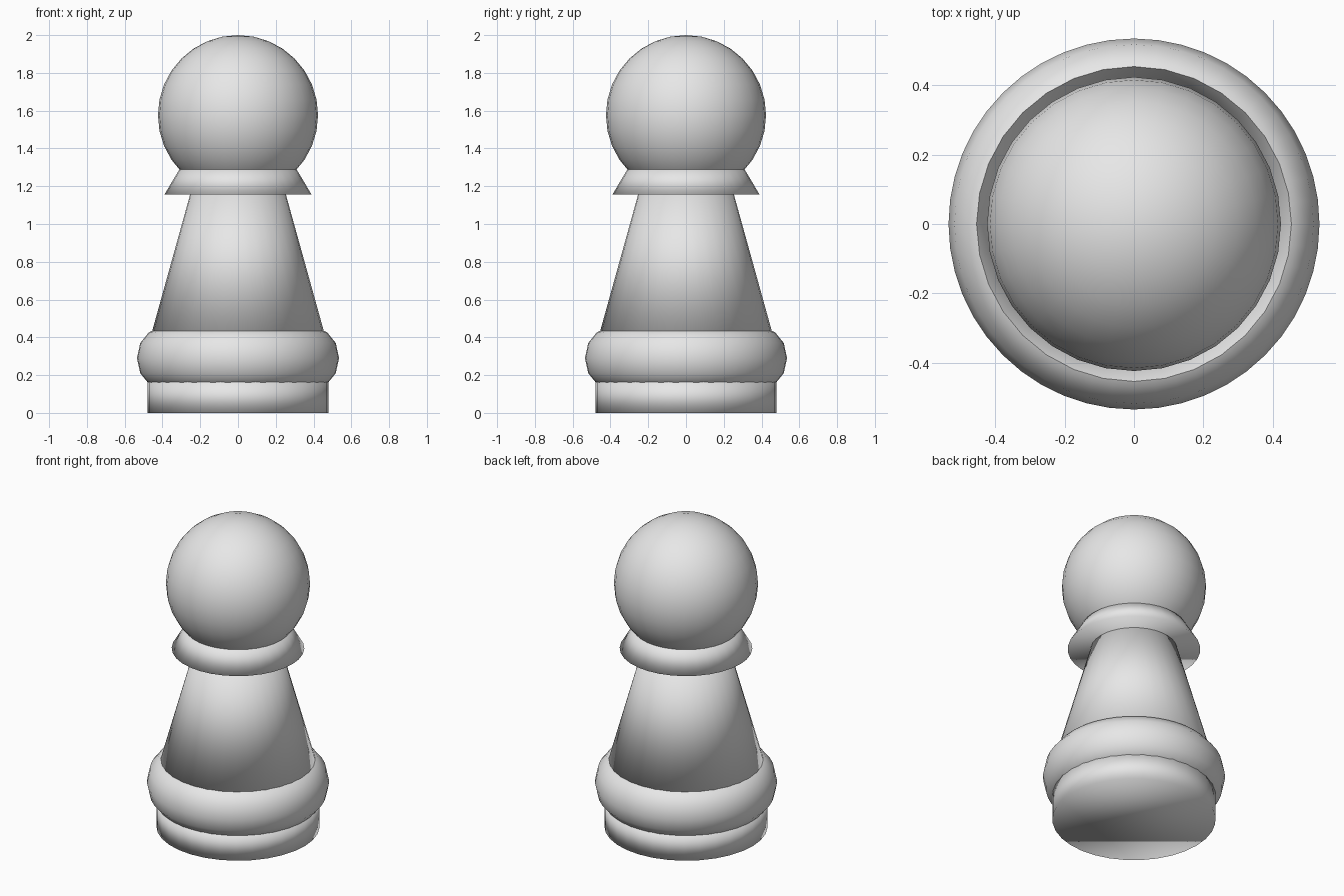
import bpy

if "Cube" in bpy.data.objects:
    bpy.data.objects.remove(bpy.data.objects["Cube"])

grey = bpy.data.materials.new("plain_grey")
grey.diffuse_color = (0.8, 0.8, 0.8, 1.0)
grey.use_nodes = True
grey.node_tree.nodes["Principled BSDF"].inputs["Base Color"].default_value = grey.diffuse_color


def finish(name):
    """Name the active object, colour it and shade it smooth all over."""
    ob = bpy.context.object
    ob.name = name
    ob.data.materials.append(grey)
    bpy.ops.object.shade_smooth()
    return ob


def frustum(name, z0, z1, r0, r1):
    """Capped round part between two heights."""
    bpy.ops.mesh.primitive_cone_add(vertices=32, radius1=r0, radius2=r1,
                                    depth=z1 - z0, location=(0, 0, (z0 + z1) / 2))
    return finish(name)


# Foot, tapered body and flared collar
frustum("base", 0.0, 0.17, 0.48, 0.48)
frustum("body", 0.42, 1.18, 0.458, 0.247)
frustum("collar", 1.155, 1.30, 0.39, 0.304)

# Rounded ring around the foot, slightly taller than wide in section
bpy.ops.mesh.primitive_torus_add(major_segments=48, minor_segments=12,
                                 major_radius=0.405, minor_radius=0.13,
                                 location=(0, 0, 0.29))
ring = finish("base_ring")
ring.scale.z = 0.16 / 0.13

# Ball head
bpy.ops.mesh.primitive_uv_sphere_add(segments=32, ring_count=16, radius=0.424,
                                     location=(0, 0, 1.576))
finish("head")
